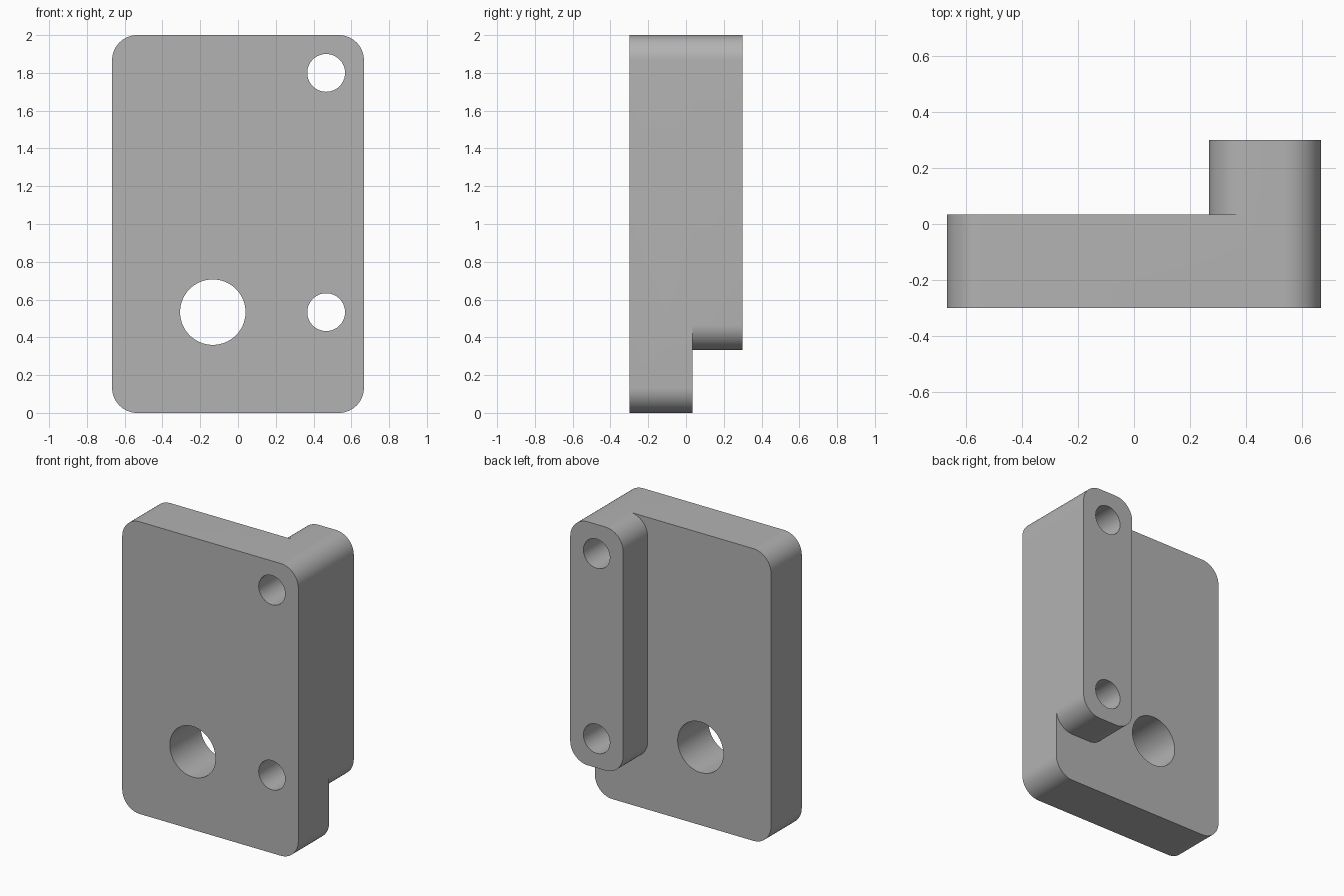
import bpy, math

cube = bpy.data.objects.get("Cube")
if cube:
    bpy.data.objects.remove(cube, do_unlink=True)

# Single grey finish
grey = bpy.data.materials.new("plain grey")
grey.use_nodes = True
colour = (0.45, 0.45, 0.45, 1)
grey.diffuse_color = colour
grey.node_tree.nodes["Principled BSDF"].inputs["Base Color"].default_value = colour


def prism(name, outline, y0, y1):
    """Extrude an x-z outline from y0 to y1."""
    n = len(outline)
    verts = [(x, y, z) for y in (y0, y1) for x, z in outline]
    faces = [list(range(n)), list(range(2 * n - 1, n - 1, -1))]
    faces += [(i, i + n, (i + 1) % n + n, (i + 1) % n) for i in range(n)]
    mesh = bpy.data.meshes.new(name)
    mesh.from_pydata(verts, [], faces)
    mesh.materials.append(grey)
    obj = bpy.data.objects.new(name, mesh)
    bpy.context.collection.objects.link(obj)
    return obj


def arc(cx, cz, r, start, sweep, steps):
    return [(cx + r * math.cos(start + sweep * i / steps),
             cz + r * math.sin(start + sweep * i / steps)) for i in range(steps + 1)]


def rounded(x0, x1, z0, z1, r, steps=16):
    corners = [(x1 - r, z1 - r), (x0 + r, z1 - r), (x0 + r, z0 + r), (x1 - r, z0 + r)]
    points = []
    for k, (cx, cz) in enumerate(corners):
        points += arc(cx, cz, r, k * math.pi / 2, math.pi / 2, steps)
    return points


def combine(target, tool, operation):
    mod = target.modifiers.new(operation.title(), 'BOOLEAN')
    mod.operation = operation
    mod.solver = 'EXACT'
    mod.object = tool
    bpy.context.view_layer.objects.active = target
    bpy.ops.object.modifier_apply(modifier=mod.name)
    bpy.data.objects.remove(tool, do_unlink=True)


# Main plate with the raised mounting rail on its back
radius = 0.1333
plate = prism("mounting_plate", rounded(-0.6667, 0.6667, 0, 2, radius), -0.3, 0.0333)
rail = prism("mounting_rail", rounded(0.2667, 0.6667, 0.3333, 2, radius), -0.1, 0.3)
combine(plate, rail, 'UNION')

# Through holes: two in the rail, one larger in the plate
for x, z, r in ((0.4667, 1.8, 0.1), (0.4667, 0.5333, 0.1), (-0.1333, 0.5333, 0.1733)):
    bore = prism("bore_cutter", arc(x, z, r, 0, 2 * math.pi, 64)[:-1], -0.5, 0.5)
    bore.hide_render = True
    combine(plate, bore, 'DIFFERENCE')

# Smooth curved walls, crisp edges
bpy.ops.object.select_all(action='DESELECT')
plate.select_set(True)
bpy.context.view_layer.objects.active = plate
bpy.ops.object.shade_smooth_by_angle(angle=math.radians(30))
